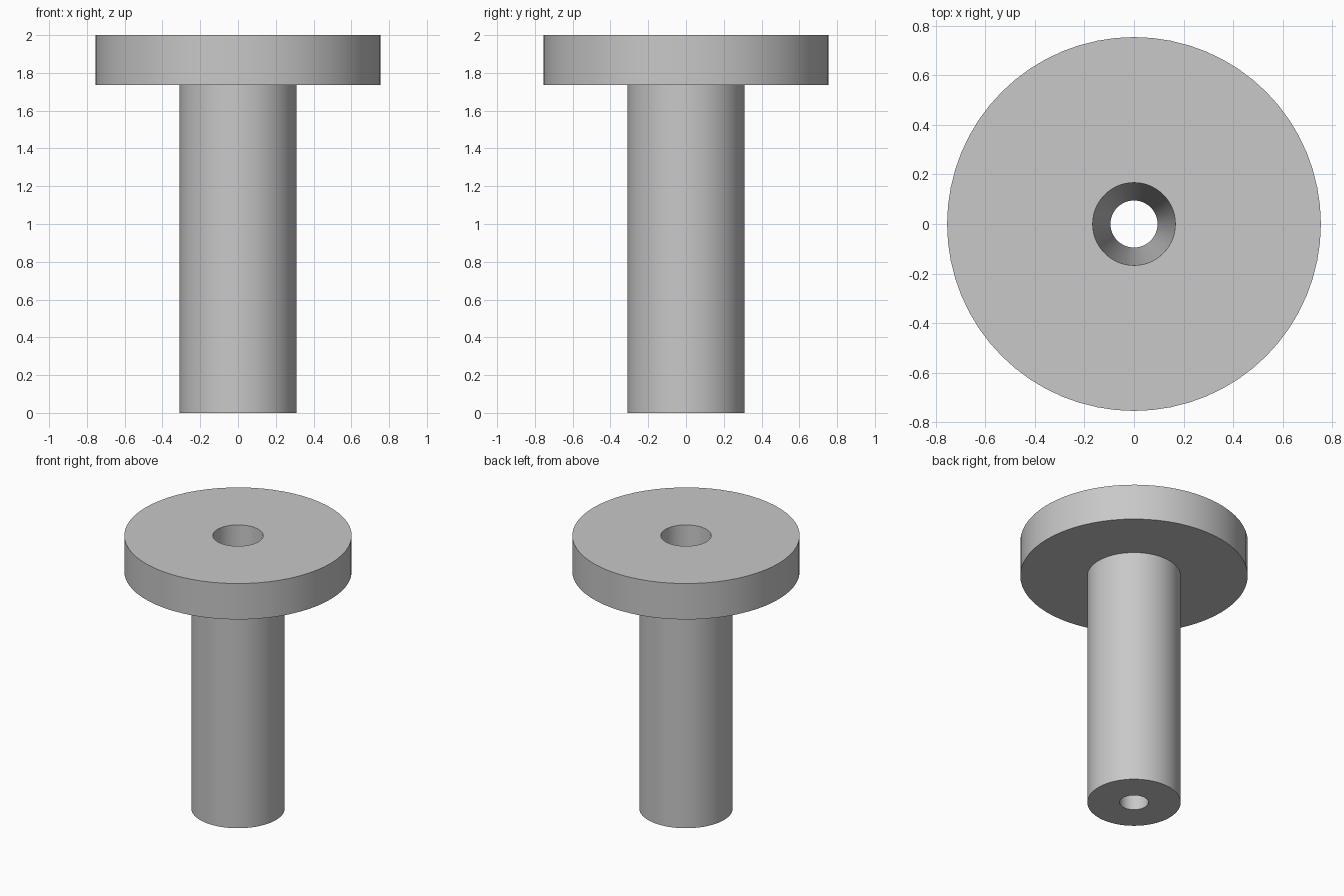
import bpy, bmesh, math
from mathutils import Vector

cube = bpy.data.objects.get("Cube")
if cube:
    bpy.data.objects.remove(cube, do_unlink=True)

SEGMENTS = 64
HEAD_R, SHAFT_R = 0.755, 0.31
BORE_TOP_R, BORE_BOTTOM_R = 0.167, 0.095
HEIGHT, HEAD_Z = 2.0, 1.737

# Plain grey material
grey = bpy.data.materials.new("plain_grey")
grey.use_nodes = True
colour = (0.58, 0.58, 0.58, 1)
grey.diffuse_color = colour
grey.node_tree.nodes["Principled BSDF"].inputs["Base Color"].default_value = colour


def lathe(name, profile):
    """Revolve a closed (radius, height) profile around the z axis."""
    bm = bmesh.new()
    verts = [bm.verts.new((r, 0, z)) for r, z in profile]
    edges = [bm.edges.new((v, verts[(i + 1) % len(verts)])) for i, v in enumerate(verts)]
    bmesh.ops.spin(bm, geom=verts + edges, cent=Vector(), axis=Vector((0, 0, 1)),
                   angle=math.tau, steps=SEGMENTS, use_duplicate=False)
    bmesh.ops.remove_doubles(bm, verts=bm.verts, dist=0.0001)
    bmesh.ops.recalc_face_normals(bm, faces=bm.faces)
    mesh = bpy.data.meshes.new(name)
    bm.to_mesh(mesh)
    bm.free()
    mesh.materials.append(grey)
    obj = bpy.data.objects.new(name, mesh)
    bpy.context.collection.objects.link(obj)
    bpy.ops.object.select_all(action='DESELECT')
    obj.select_set(True)
    bpy.context.view_layer.objects.active = obj
    bpy.ops.object.shade_smooth_by_angle(angle=math.radians(30))
    return obj


# Flanged bushing: round shaft, wide disc head and tapered through bore
lathe("flanged_bushing", [
    (BORE_BOTTOM_R, 0), (SHAFT_R, 0), (SHAFT_R, HEAD_Z),
    (HEAD_R, HEAD_Z), (HEAD_R, HEIGHT), (BORE_TOP_R, HEIGHT),
])
